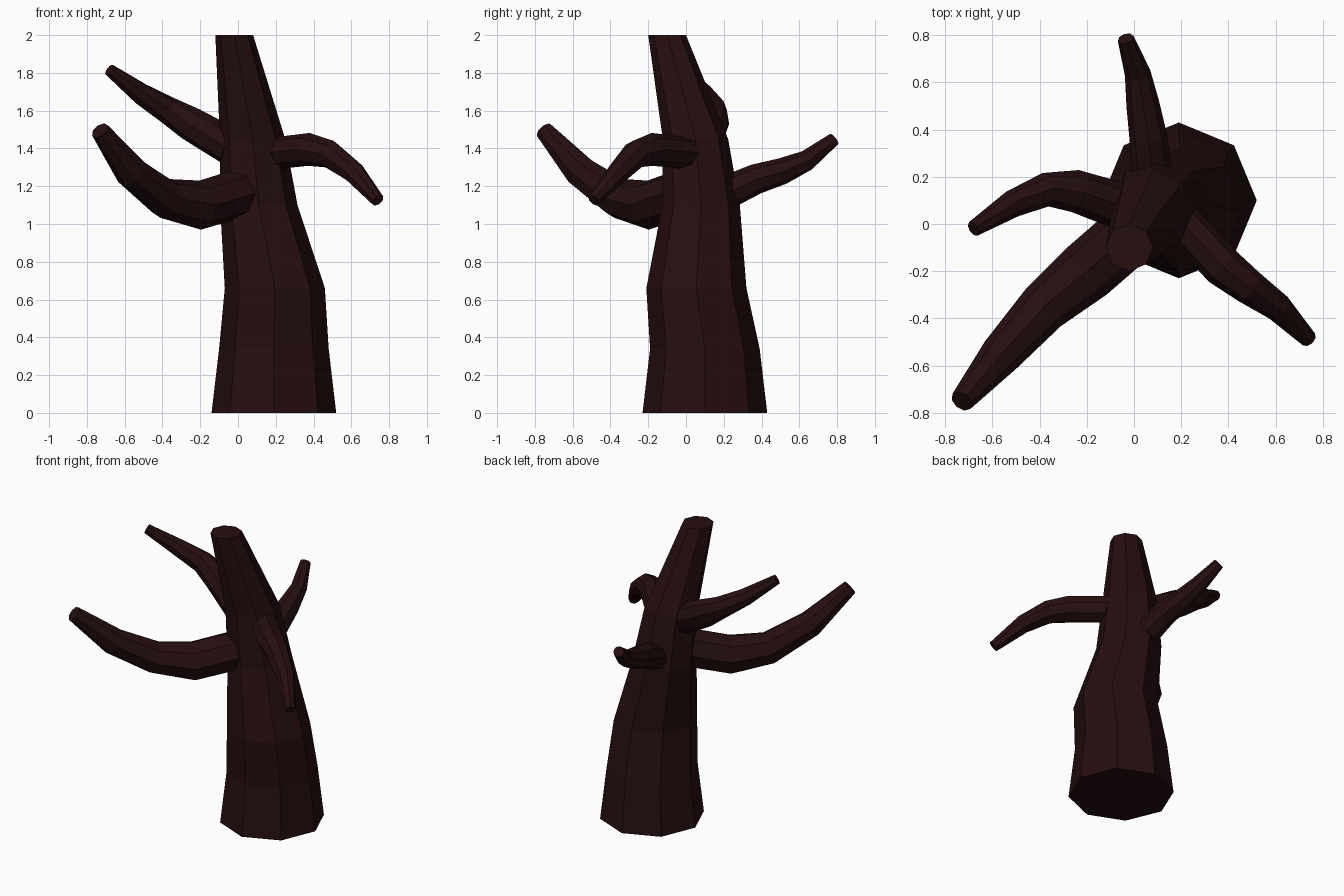
import bpy, bmesh, math
from mathutils import Vector

cube = bpy.data.objects.get("Cube")
if cube:
    bpy.data.objects.remove(cube, do_unlink=True)

bark = bpy.data.materials.new("dark_bark")
bark.use_nodes = True
colour = (0.019, 0.0045, 0.0048, 1)
bark.diffuse_color = colour
bark.node_tree.nodes["Principled BSDF"].inputs["Base Color"].default_value = colour

SIDES = 8


def limb(name, path, level=False):
    """Tapered eight-sided tube through (x, y, z, radius) points."""
    points = [Vector(p[:3]) for p in path]
    bm = bmesh.new()
    rings = []
    for i, p in enumerate(points):
        # each ring faces along the mean of its neighbouring segments
        before = (p - points[i - 1]).normalized() if i else Vector()
        after = (points[i + 1] - p).normalized() if i < len(points) - 1 else Vector()
        along = Vector((0, 0, 1)) if level else (before + after).normalized()
        u = Vector((1, 0, 0)) if level else along.cross(Vector((0, 0, 1))).normalized()
        v = along.cross(u)
        ring = []
        for k in range(SIDES):
            a = math.tau * k / SIDES
            ring.append(bm.verts.new(p + path[i][3] * (u * math.cos(a) + v * math.sin(a))))
        rings.append(ring)
    for low, high in zip(rings, rings[1:]):
        for k in range(SIDES):
            n = (k + 1) % SIDES
            bm.faces.new((low[k], low[n], high[n], high[k]))
    bm.faces.new(rings[0][::-1])
    bm.faces.new(rings[-1])
    bmesh.ops.recalc_face_normals(bm, faces=bm.faces)
    mesh = bpy.data.meshes.new(name)
    bm.to_mesh(mesh)
    bm.free()
    mesh.materials.append(bark)
    obj = bpy.data.objects.new(name, mesh)
    bpy.context.collection.objects.link(obj)


# Leaning trunk with level rings
limb("trunk", [(.19, .10, 0, .33), (.19, .10, .34, .29), (.195, .055, .66, .265),
               (.11, .08, 1.1, .205), (.077, .05, 1.45, .173), (-.02, -.10, 2, .10)], level=True)

# Branches, from the trunk outwards
limb("front_right_branch", [(.03, 0, 1.17, .13), (-.2, -.2, 1.1, .13), (-.385, -.355, 1.135, .108),
                            (-.565, -.555, 1.275, .088), (-.73, -.75, 1.495, .05)])
limb("front_left_branch", [(.2, .01, 1.375, .085), (.375, -.18, 1.395, .087), (.485, -.265, 1.37, .075),
                           (.612, -.355, 1.275, .06), (.74, -.488, 1.125, .036)])
limb("back_branch", [(.08, .18, 1.15, .09), (.06, .37, 1.238, .08), (.037, .51, 1.28, .07),
                     (.015, .64, 1.337, .055), (-.035, .785, 1.45, .035)])
limb("upper_right_branch", [(-.04, .07, 1.41, .1), (-.25, .14, 1.53, .09), (-.375, .145, 1.605, .072),
                            (-.515, .085, 1.69, .058), (-.68, -.02, 1.815, .034)])
